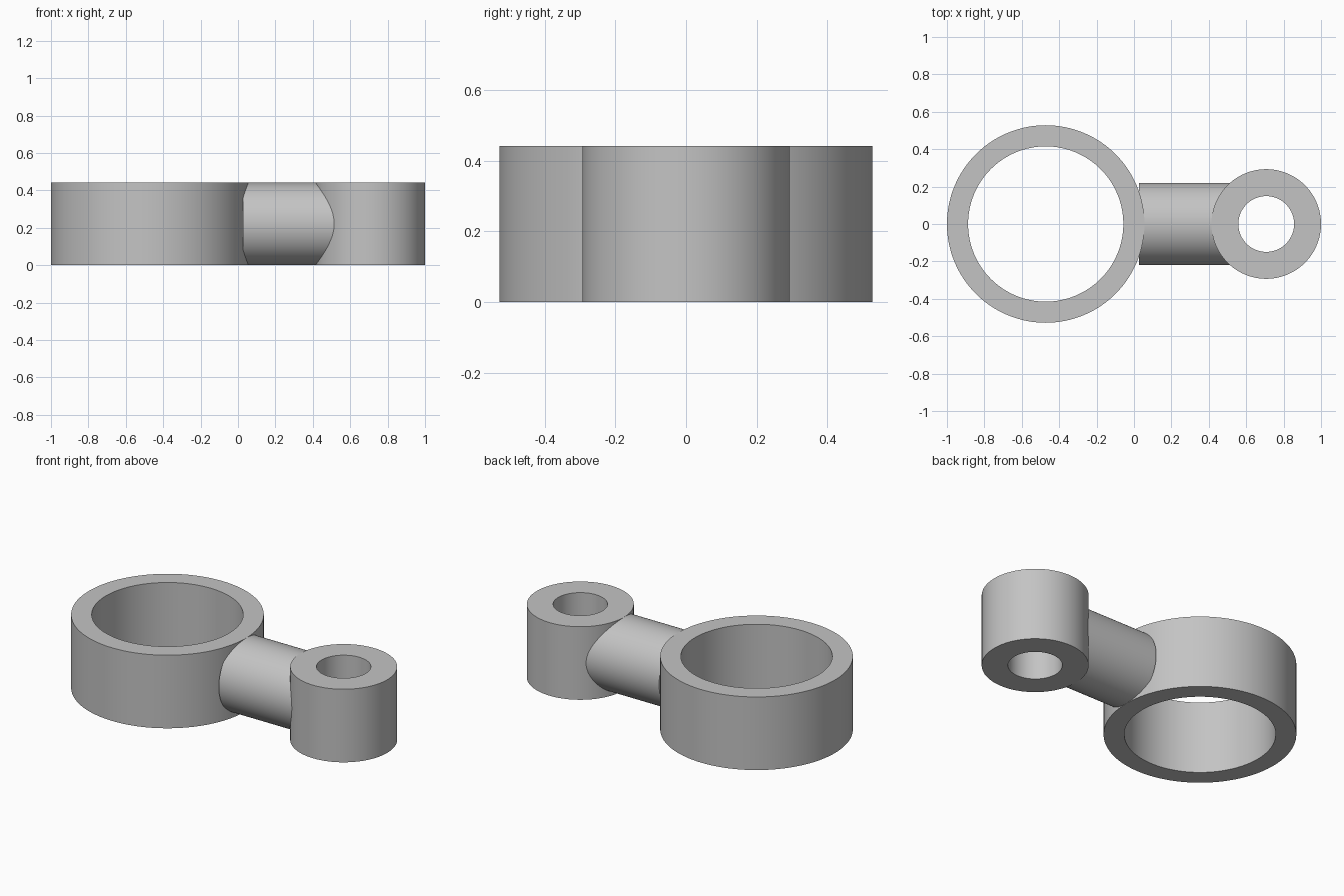
import bpy, bmesh, math
from mathutils import Vector, Matrix

HEIGHT = 0.442
SEGMENTS = 128

default = bpy.data.objects.get("Cube")
if default:
    bpy.data.objects.remove(default, do_unlink=True)

# Plain grey for every part
grey = bpy.data.materials.new("grey")
grey.use_nodes = True
colour = (0.55, 0.55, 0.55, 1)
grey.diffuse_color = colour
grey.node_tree.nodes["Principled BSDF"].inputs["Base Color"].default_value = colour


def finish(name, bm):
    bmesh.ops.recalc_face_normals(bm, faces=bm.faces)
    mesh = bpy.data.meshes.new(name)
    bm.to_mesh(mesh)
    bm.free()
    mesh.materials.append(grey)
    obj = bpy.data.objects.new(name, mesh)
    bpy.context.collection.objects.link(obj)
    bpy.ops.object.select_all(action="DESELECT")
    obj.select_set(True)
    bpy.context.view_layer.objects.active = obj
    bpy.ops.object.shade_smooth_by_angle(angle=math.radians(30))
    return obj


def ring(name, x, outer, inner):
    # Spin a rectangular wall section around the vertical axis
    bm = bmesh.new()
    section = [(inner, 0), (outer, 0), (outer, HEIGHT), (inner, HEIGHT)]
    verts = [bm.verts.new((x + r, 0, z)) for r, z in section]
    edges = [bm.edges.new((verts[i], verts[i - 1])) for i in range(4)]
    bmesh.ops.spin(bm, geom=verts + edges, cent=(x, 0, 0), axis=(0, 0, 1),
                   angle=math.tau, steps=SEGMENTS, use_merge=True)
    bmesh.ops.remove_doubles(bm, verts=bm.verts, dist=1e-5)
    return finish(name, bm)


def rod(name, start, end, radius):
    # Horizontal round bar, its ends buried in the ring walls
    bm = bmesh.new()
    place = Matrix.Translation(Vector(((start + end) / 2, 0, HEIGHT / 2)))
    bmesh.ops.create_cone(bm, cap_ends=True, segments=SEGMENTS,
                          radius1=radius, radius2=radius, depth=end - start,
                          matrix=place @ Matrix.Rotation(math.pi / 2, 4, "Y"))
    return finish(name, bm)


ring("large_ring", -0.472, 0.528, 0.415)
ring("small_ring", 0.707, 0.293, 0.149)
rod("connecting_rod", 0.026, 0.53, 0.2205)
